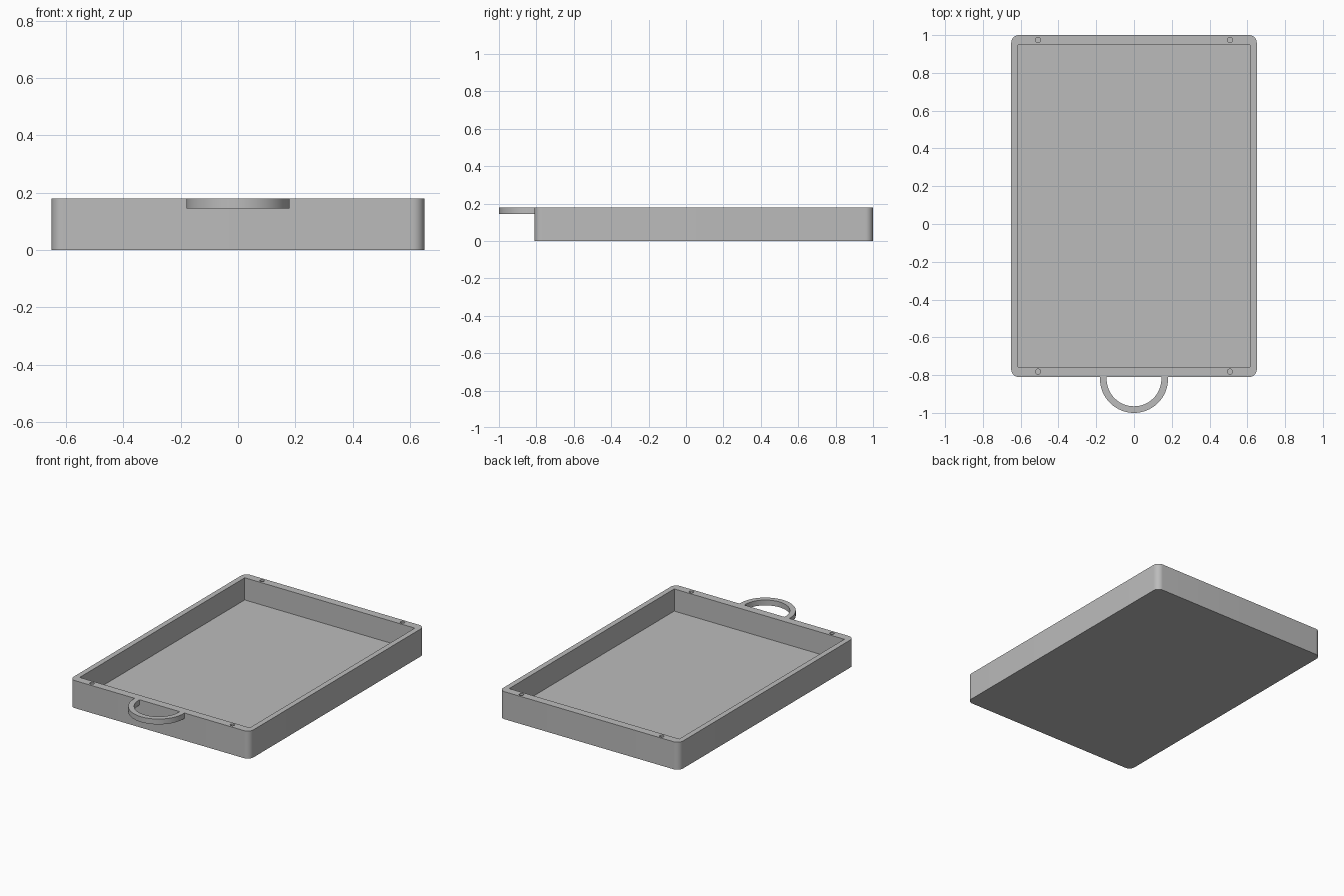
import bpy, bmesh
from math import pi, sin, cos, radians

cube = bpy.data.objects.get("Cube")
if cube:
    bpy.data.objects.remove(cube, do_unlink=True)

# Main dimensions
HALF_W, FRONT, BACK, HEIGHT = 0.65, -0.81, 1.0, 0.18
FLOOR, CORNER = 0.035, 0.04

grey = bpy.data.materials.new("plain grey")
grey.use_nodes = True
colour = (0.5, 0.5, 0.5, 1)
grey.diffuse_color = colour
grey.node_tree.nodes["Principled BSDF"].inputs["Base Color"].default_value = colour


def arc(cx, cy, r, start, end, steps):
    """Points along an arc, angles in radians."""
    angles = [start + (end - start) * i / steps for i in range(steps + 1)]
    return [(cx + r * cos(a), cy + r * sin(a)) for a in angles]


def prism(name, outline, z0, z1):
    """Extrude a flat outline between two heights."""
    bm = bmesh.new()
    face = bm.faces.new([bm.verts.new((x, y, z0)) for x, y in outline])
    top = bmesh.ops.extrude_face_region(bm, geom=[face])["geom"]
    bmesh.ops.translate(bm, vec=(0, 0, z1 - z0),
                        verts=[v for v in top if isinstance(v, bmesh.types.BMVert)])
    bmesh.ops.recalc_face_normals(bm, faces=bm.faces)
    mesh = bpy.data.meshes.new(name)
    bm.to_mesh(mesh)
    bm.free()
    mesh.materials.append(grey)
    obj = bpy.data.objects.new(name, mesh)
    bpy.context.collection.objects.link(obj)
    return obj


def smooth(obj):
    bpy.ops.object.select_all(action="DESELECT")
    obj.select_set(True)
    bpy.context.view_layer.objects.active = obj
    bpy.ops.object.shade_smooth_by_angle(angle=radians(30))


# Tray body with rounded vertical corners
outline = []
corners = [(1, BACK - CORNER), (-1, BACK - CORNER), (-1, FRONT + CORNER), (1, FRONT + CORNER)]
for i, (side, cy) in enumerate(corners):
    outline += arc(side * (HALF_W - CORNER), cy, CORNER, i * pi / 2, (i + 1) * pi / 2, 10)
tray = prism("tray", outline, 0, HEIGHT)

# Square-cornered recess and four round rim holes
x, y0, y1 = 0.615, -0.757, 0.948
cutters = [prism("recess_cutter", [(-x, y0), (x, y0), (x, y1), (-x, y1)], FLOOR, HEIGHT + 0.1)]
for hx in (-0.508, 0.508):
    for hy in (-0.782, 0.974):
        ring = arc(hx, hy, 0.014, 0, 2 * pi, 24)[:-1]
        cutters.append(prism("hole_cutter", ring, 0.08, HEIGHT + 0.1))
for cutter in cutters:
    cutter.hide_render = True
    mod = tray.modifiers.new("cut", "BOOLEAN")
    mod.operation, mod.solver, mod.object = "DIFFERENCE", "EXACT", cutter

# Bake the cuts and drop the cutters
bpy.context.view_layer.update()
baked = bpy.data.meshes.new_from_object(tray.evaluated_get(bpy.context.evaluated_depsgraph_get()))
tray.modifiers.clear()
tray.data = baked
for cutter in cutters:
    bpy.data.objects.remove(cutter, do_unlink=True)
smooth(tray)

# Half-ring pull handle, flush with the rim
R_OUT, R_IN, CY = 0.18, 0.145, -0.82
outer = [(-R_OUT, FRONT)] + arc(0, CY, R_OUT, pi, 2 * pi, 48) + [(R_OUT, FRONT)]
inner = [(R_IN, FRONT)] + arc(0, CY, R_IN, 2 * pi, pi, 48) + [(-R_IN, FRONT)]
handle = prism("pull_handle", outer + inner, 0.145, HEIGHT)
smooth(handle)
